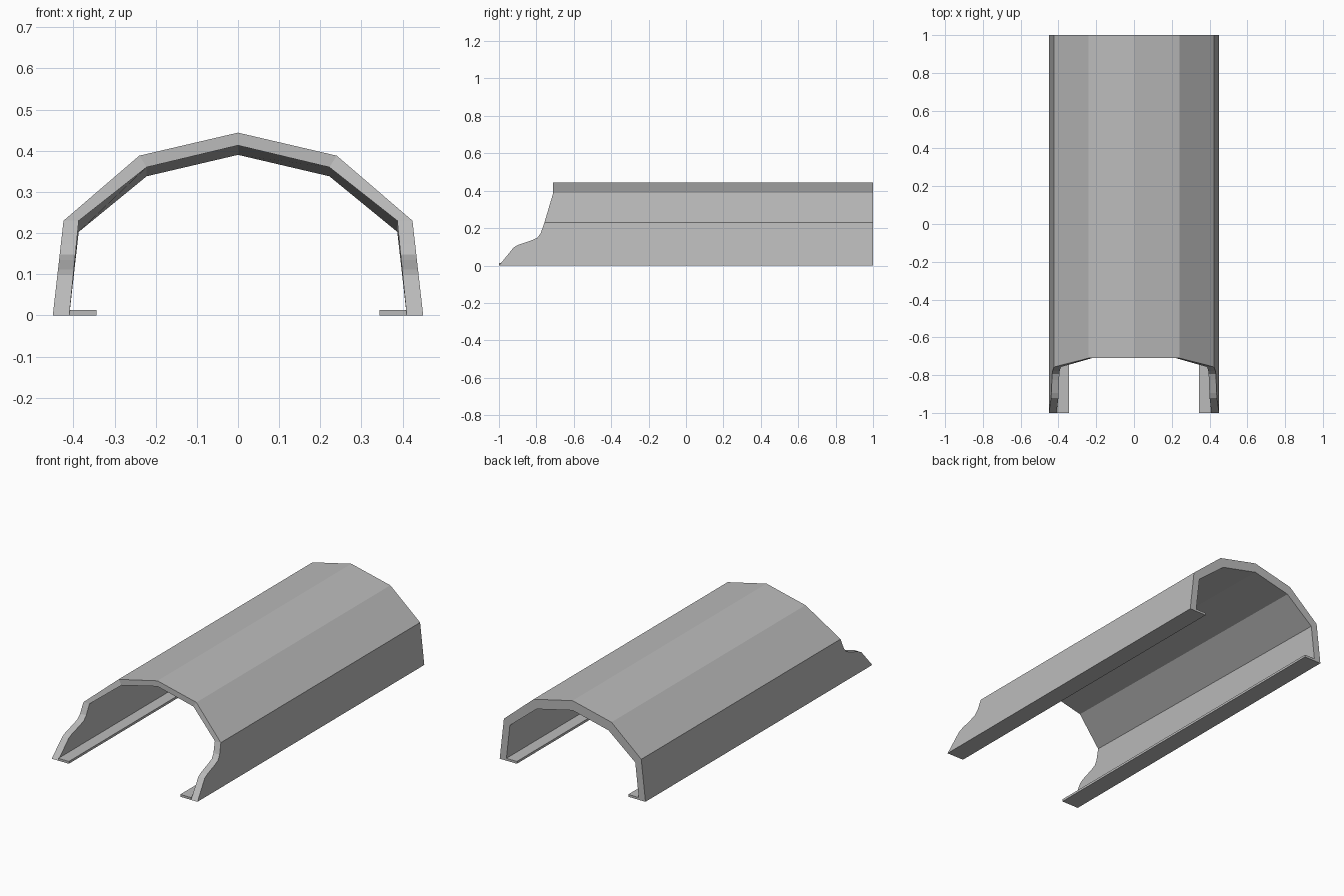
import bpy, bmesh

if "Cube" in bpy.data.objects:
    bpy.data.objects.remove(bpy.data.objects["Cube"])

grey = bpy.data.materials.new("plain grey")
grey.diffuse_color = (0.5, 0.5, 0.5, 1)
grey.use_nodes = True
grey.node_tree.nodes["Principled BSDF"].inputs["Base Color"].default_value = grey.diffuse_color


def make_object(name, bm):
    bmesh.ops.recalc_face_normals(bm, faces=bm.faces[:])
    mesh = bpy.data.meshes.new(name)
    bm.to_mesh(mesh)
    bm.free()
    mesh.materials.append(grey)
    obj = bpy.data.objects.new(name, mesh)
    bpy.context.collection.objects.link(obj)
    return obj


# Right half of the arch, as stations: outer x, outer z, inner x,
# inner z at the front, inner z at the back, y of the front edge
EAVE = 0.23
half = []
# Side wall with a stepped, curving front edge
for z, y in [(0, -1), (0.098, -0.92), (0.111, -0.895), (0.135, -0.825),
             (0.148, -0.795), (0.172, -0.777), (EAVE, -0.757)]:
    t = z / EAVE
    half.append((0.45 - 0.026 * t, z, 0.41 - 0.023 * t, z, 0.203 * t, y))
# Roof shoulder and ridge
half.append((0.24, 0.388, 0.222, 0.36, 0.338, -0.71))
half.append((0, 0.444, 0, 0.413, 0.39, -0.71))

# Mirror the stations into a full arch
arch = [(-a, b, -c, d, e, y) for a, b, c, d, e, y in half[:-1]] + half[::-1]

# Arched shell, thicker at the back
bm = bmesh.new()
rings = []
for ox, oz, ix, izf, izb, y in arch:
    rings.append([bm.verts.new(p) for p in
                  [(ox, y, oz), (ox, 1, oz), (ix, 1, izb), (ix, y, izf)]])
for a, b in zip(rings, rings[1:]):
    for i in range(4):
        j = (i + 1) % 4
        bm.faces.new((a[i], a[j], b[j], b[i]))
bm.faces.new(rings[0])
bm.faces.new(rings[-1])
make_object("arched_shell", bm)

# Thin inward lip along the foot of each wall
for side, label in ((-1, "left"), (1, "right")):
    bm = bmesh.new()
    bmesh.ops.create_cube(bm, size=1)
    for v in bm.verts:
        top = v.co.z > 0
        x = (0.4085 if top else 0.41) if v.co.x > 0 else 0.344
        v.co = (side * x, 1 if v.co.y > 0 else -1, 0.013 if top else 0)
    make_object(label + "_foot_lip", bm)
